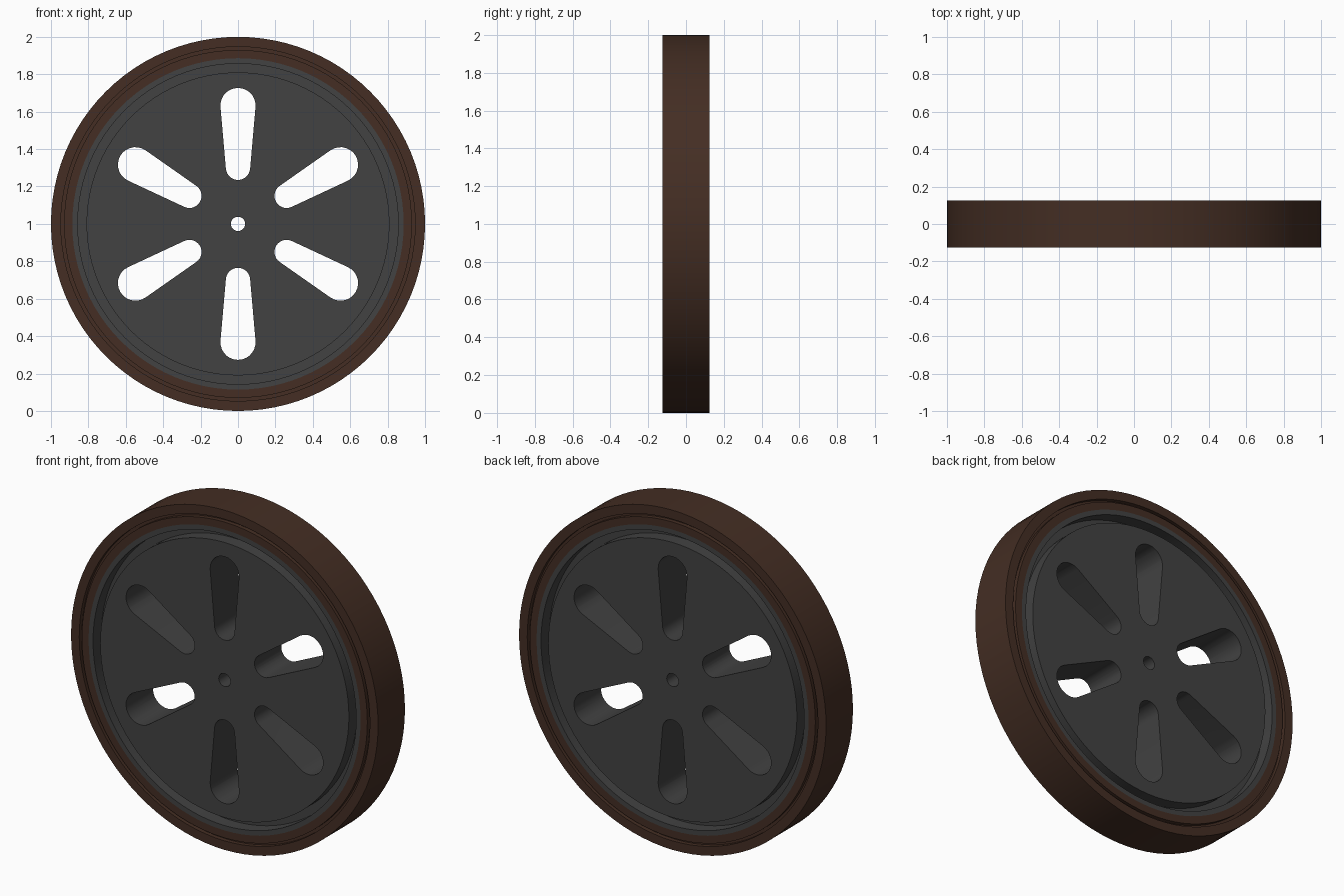
import bpy, bmesh, math

if "Cube" in bpy.data.objects:
    bpy.data.objects.remove(bpy.data.objects["Cube"])

SEG = 96          # sides around the wheel
HALF = 0.125      # half the wheel width
CENTRE_Z = 1.0


def material(name, rgb):
    m = bpy.data.materials.new(name)
    m.diffuse_color = (*rgb, 1)
    m.use_nodes = True
    m.node_tree.nodes["Principled BSDF"].inputs["Base Color"].default_value = m.diffuse_color
    return m


rubber = material("brown rubber", (0.058, 0.027, 0.017))
metal = material("dark grey metal", (0.054, 0.054, 0.054))


def make_object(name, bm, mat=None):
    bmesh.ops.recalc_face_normals(bm, faces=bm.faces[:])
    me = bpy.data.meshes.new(name)
    bm.to_mesh(me)
    bm.free()
    ob = bpy.data.objects.new(name, me)
    bpy.context.collection.objects.link(ob)
    if mat:
        me.materials.append(mat)
    return ob


def lathe(name, half_profile, mat):
    """Spin a (radius, y) profile, mirrored front to back, around the axle."""
    profile = half_profile + [(r, -y) for r, y in reversed(half_profile)]
    bm = bmesh.new()
    rings = []
    for i in range(SEG):
        a = 2 * math.pi * i / SEG
        rings.append([bm.verts.new((r * math.cos(a), y, CENTRE_Z + r * math.sin(a)))
                      for r, y in profile])
    n = len(profile)
    for i in range(SEG):
        p, q = rings[i], rings[(i + 1) % SEG]
        for j in range(n):
            k = (j + 1) % n
            bm.faces.new((p[j], p[k], q[k], q[j]))
    return make_object(name, bm, mat)


def slot_outline(r_in, rad_in, r_out, rad_out, angle, steps=14):
    """Tapered slot with rounded ends, pointing outwards at the given angle."""
    half = math.pi / 2 + math.asin((rad_out - rad_in) / (r_out - r_in))
    pts = []
    for i in range(steps + 1):
        a = -half + 2 * half * i / steps
        pts.append((r_out + rad_out * math.cos(a), rad_out * math.sin(a)))
    for i in range(steps + 1):
        a = half + (2 * math.pi - 2 * half) * i / steps
        pts.append((r_in + rad_in * math.cos(a), rad_in * math.sin(a)))
    c, s = math.cos(angle), math.sin(angle)
    return [(u * c - v * s, CENTRE_Z + u * s + v * c) for u, v in pts]


# Tyre with a narrow groove in each side wall
tyre = lathe("tyre", [(0.886, -HALF), (0.93, -HALF), (0.93, -0.1),
                      (0.947, -0.1), (0.947, -HALF), (1.0, -HALF)], rubber)

# Wheel disc: axle hole, flat face, deep ring groove, outer lip
disc = lathe("wheel_disc", [(0.038, -HALF), (0.81, -HALF), (0.81, -0.05),
                            (0.857, -0.05), (0.857, -HALF), (0.886, -HALF)], metal)

# Six tapered slots cut through the disc
bm = bmesh.new()
for i in range(6):
    outline = slot_outline(0.30, 0.065, 0.633, 0.094, math.radians(30 + 60 * i))
    front = [bm.verts.new((x, -0.3, z)) for x, z in outline]
    back = [bm.verts.new((x, 0.3, z)) for x, z in outline]
    bm.faces.new(front)
    bm.faces.new(back[::-1])
    for j in range(len(outline)):
        k = (j + 1) % len(outline)
        bm.faces.new((front[j], back[j], back[k], front[k]))
cutter = make_object("slot_cutter", bm, metal)
cutter.hide_render = True

mod = disc.modifiers.new("slots", 'BOOLEAN')
mod.operation = 'DIFFERENCE'
mod.solver = 'EXACT'
mod.object = cutter
bpy.context.view_layer.objects.active = disc
bpy.ops.object.modifier_apply(modifier=mod.name)
bpy.data.objects.remove(cutter)

# Smooth round surfaces, crisp edges
for ob in (tyre, disc):
    bpy.ops.object.select_all(action='DESELECT')
    ob.select_set(True)
    bpy.context.view_layer.objects.active = ob
    bpy.ops.object.shade_smooth_by_angle(angle=math.radians(30))
